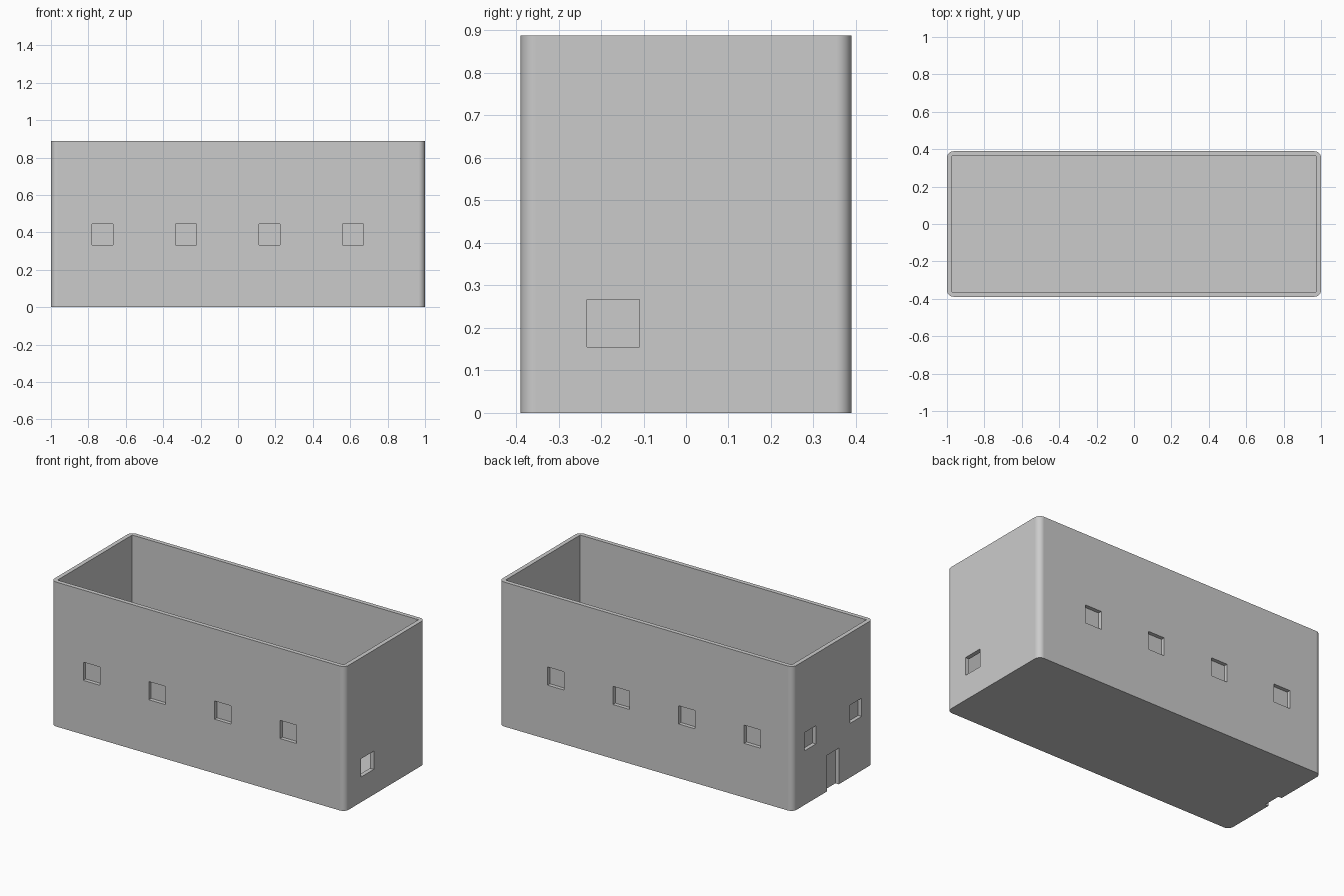
import bpy
import bmesh
import math
from mathutils import Matrix, Vector

default = bpy.data.objects.get("Cube")
if default:
    bpy.data.objects.remove(default, do_unlink=True)

LENGTH, WIDTH, HEIGHT = 2.0, 0.778, 0.888
WALL, FLOOR, RADIUS = 0.0265, 0.0265, 0.035
WINDOW, RECESS = 0.112, 0.023
SILL = 0.333

grey = bpy.data.materials.new("plain_grey")
grey.use_nodes = True
colour = (0.6, 0.6, 0.6, 1)
grey.diffuse_color = colour
grey.node_tree.nodes["Principled BSDF"].inputs["Base Color"].default_value = colour


def box(name, low, high, radius=0):
    """Box between two corners, with optional rounded upright edges."""
    low, high = Vector(low), Vector(high)
    bm = bmesh.new()
    place = Matrix.Translation((low + high) / 2) @ Matrix.Diagonal((high - low).to_4d())
    bmesh.ops.create_cube(bm, size=1, matrix=place)
    if radius:
        upright = [e for e in bm.edges
                   if abs(e.verts[0].co.z - e.verts[1].co.z) > 0.01]
        bmesh.ops.bevel(bm, geom=upright, offset=radius, segments=10,
                        profile=0.5, affect='EDGES')
    mesh = bpy.data.meshes.new(name)
    bm.to_mesh(mesh)
    bm.free()
    mesh.materials.append(grey)
    obj = bpy.data.objects.new(name, mesh)
    bpy.context.collection.objects.link(obj)
    return obj


hx, hy, half = LENGTH / 2, WIDTH / 2, WINDOW / 2
body = box("rounded_box", (-hx, -hy, 0), (hx, hy, HEIGHT), RADIUS)

# Open inside, down to a thin floor
cutters = [box("inside_cutter", (-hx + WALL, -hy + WALL, FLOOR),
               (hx - WALL, hy - WALL, HEIGHT + 0.1))]

# Four shallow windows on each long side
for i in range(4):
    x = -0.724 + i * 0.446
    for side in (-1, 1):
        ys = sorted((side * (hy - RECESS), side * (hy + 0.1)))
        cutters.append(box("window_cutter", (x - half, ys[0], SILL),
                           (x + half, ys[1], SILL + WINDOW)))

# Two windows and a doorway on the right end
for y in (-0.222, 0.222):
    cutters.append(box("end_window_cutter", (-hx - 0.1, y - half, SILL),
                       (-hx + RECESS, y + half, SILL + WINDOW)))
cutters.append(box("door_cutter", (-hx - 0.1, -half, -0.1),
                   (-hx + RECESS, half, 0.222)))

# Opening through the left end wall
cutters.append(box("opening_cutter", (hx - 0.1, -0.233, 0.155),
                   (hx + 0.1, -0.109, 0.267)))

for cutter in cutters:
    cut = body.modifiers.new("cut", 'BOOLEAN')
    cut.operation = 'DIFFERENCE'
    cut.solver = 'EXACT'
    cut.object = cutter

# Bake the cuts and drop the cutters
bpy.context.view_layer.update()
graph = bpy.context.evaluated_depsgraph_get()
baked = bpy.data.meshes.new_from_object(body.evaluated_get(graph))
body.modifiers.clear()
body.data = baked
for cutter in cutters:
    bpy.data.objects.remove(cutter, do_unlink=True)

# Smooth round corners, with the big walls kept visually flat
bpy.ops.object.select_all(action='DESELECT')
body.select_set(True)
bpy.context.view_layer.objects.active = body
bpy.ops.object.shade_smooth_by_angle(angle=math.radians(30))
flatten = body.modifiers.new("flat_walls", 'WEIGHTED_NORMAL')
flatten.keep_sharp = True
